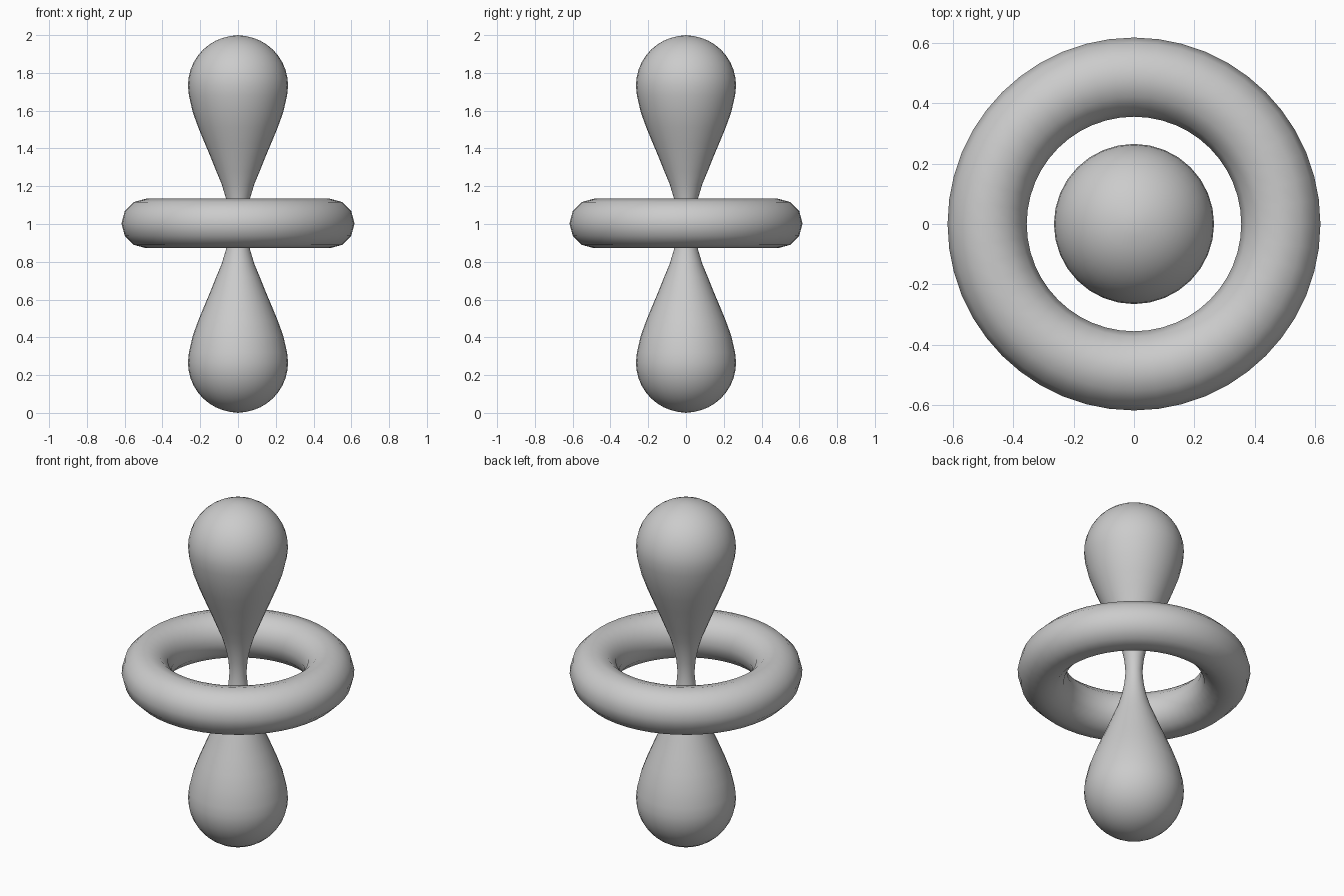
import bpy, bmesh, math

if "Cube" in bpy.data.objects:
    bpy.data.objects.remove(bpy.data.objects["Cube"])

SEGS = 32


def smooth(obj):
    for p in obj.data.polygons:
        p.use_smooth = True


def lathe(name, profile):
    """Revolve a (radius, z) profile that starts and ends on the z axis."""
    bm = bmesh.new()
    rings = []
    for r, z in profile:
        if r < 1e-6:
            rings.append([bm.verts.new((0, 0, z))] * SEGS)
        else:
            rings.append([bm.verts.new((r * math.cos(math.tau * i / SEGS),
                                        r * math.sin(math.tau * i / SEGS), z))
                          for i in range(SEGS)])
    for a, b in zip(rings, rings[1:]):
        for i in range(SEGS):
            j = (i + 1) % SEGS
            bm.faces.new(dict.fromkeys((a[i], a[j], b[j], b[i])))
    bmesh.ops.recalc_face_normals(bm, faces=bm.faces)
    me = bpy.data.meshes.new(name)
    bm.to_mesh(me)
    bm.free()
    obj = bpy.data.objects.new(name, me)
    bpy.context.collection.objects.link(obj)
    smooth(obj)
    return obj


# Twin teardrop lobes: round end, taper to a thin waist, then mirrored
R, CZ = 0.265, 0.267
lower = [(R * math.sin(math.pi / 2 * i / 10), CZ - R * math.cos(math.pi / 2 * i / 10))
         for i in range(11)]
lower[0] = (0, 0)
lower += [(0.26, 0.32), (0.239, 0.41), (0.21, 0.49), (0.177, 0.57), (0.145, 0.645),
          (0.115, 0.72), (0.086, 0.79), (0.065, 0.86), (0.051, 0.93)]
upper = [(r, 2 - z) for r, z in reversed(lower)]
lathe("double_lobe", lower + [(0.045, 1.0)] + upper)

# Ring around the waist
bpy.ops.mesh.primitive_torus_add(major_segments=48, minor_segments=12,
                                 major_radius=0.486, minor_radius=0.131,
                                 location=(0, 0, 1.003))
ring = bpy.context.object
ring.name = "ring"
smooth(ring)
